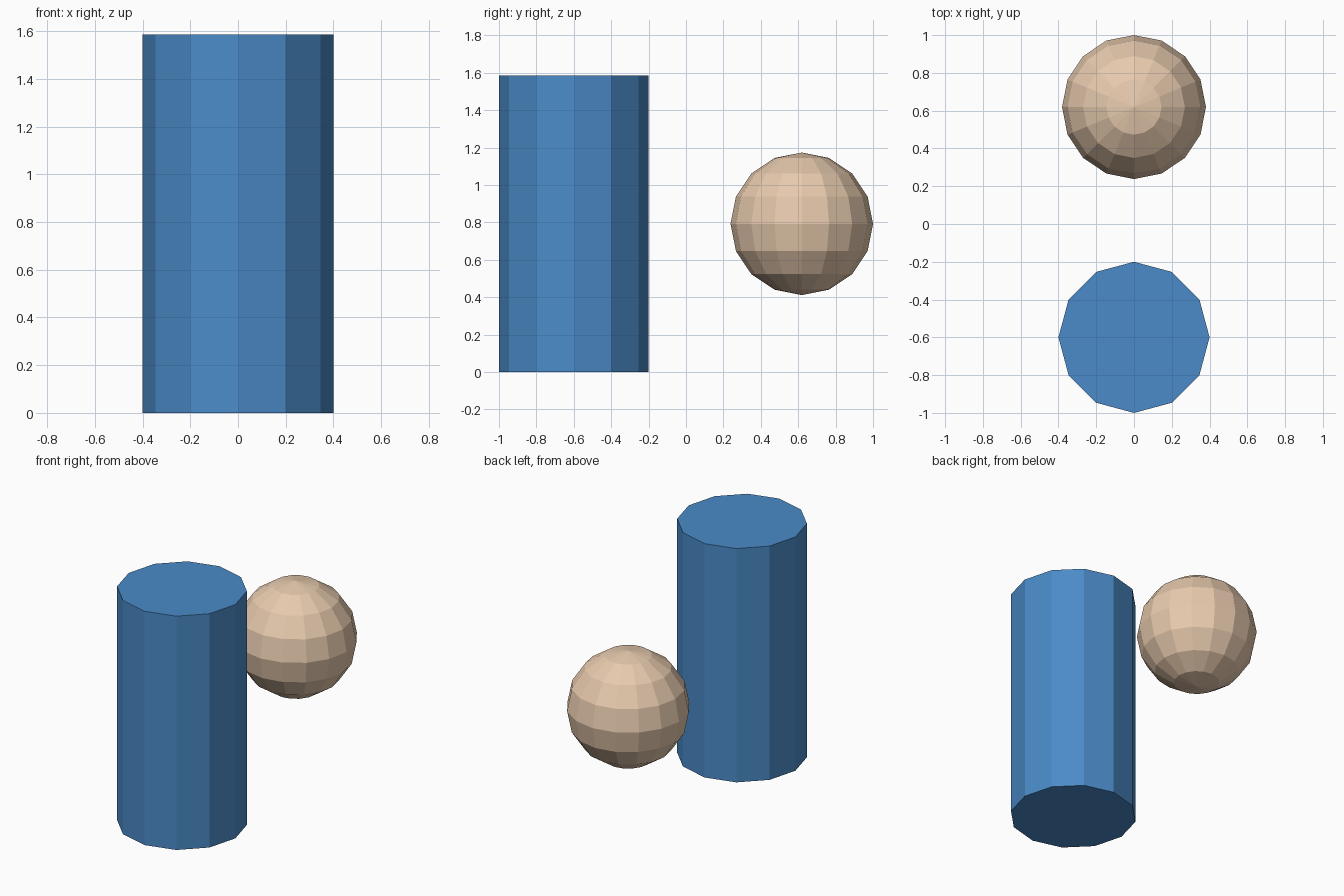
import bpy

if "Cube" in bpy.data.objects:
    bpy.data.objects.remove(bpy.data.objects["Cube"])


def finish(name, color):
    obj = bpy.context.object
    obj.name = name
    mat = bpy.data.materials.new(name + "_color")
    mat.diffuse_color = (*color, 1)
    mat.use_nodes = True
    mat.node_tree.nodes["Principled BSDF"].inputs["Base Color"].default_value = mat.diffuse_color
    obj.data.materials.append(mat)


# Twelve-sided upright column
HEIGHT = 1.585
bpy.ops.mesh.primitive_cylinder_add(vertices=12, radius=0.4, depth=HEIGHT,
                                    location=(0, -0.6, HEIGHT / 2))
finish("column", (0.07, 0.26, 0.58))

# Faceted ball floating behind it, level with the column's middle
bpy.ops.mesh.primitive_uv_sphere_add(segments=16, ring_count=8, radius=0.381,
                                     location=(0, 0.619, HEIGHT / 2))
finish("ball", (0.80, 0.59, 0.42))
